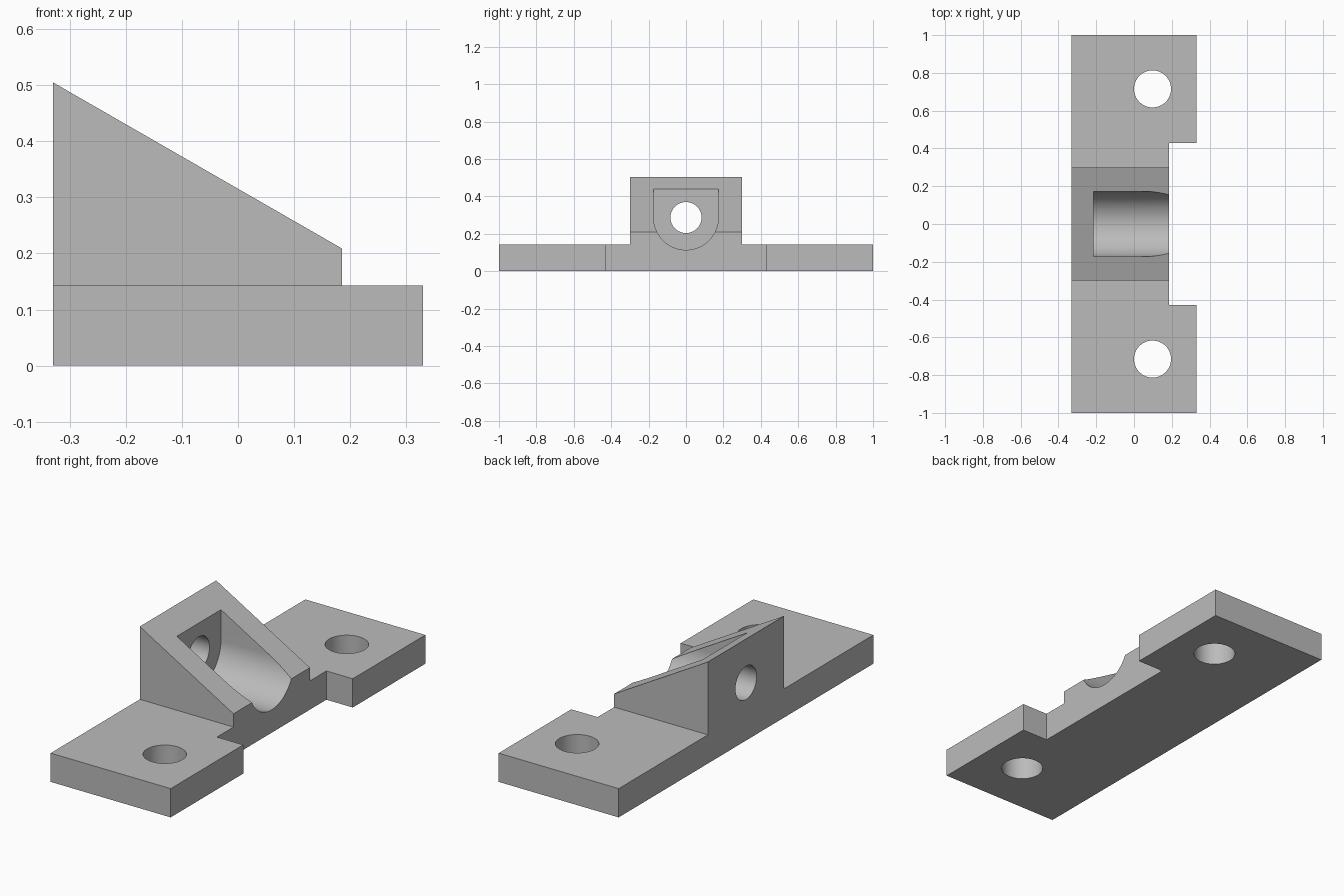
import bpy
import math
from mathutils import Vector

cube = bpy.data.objects.get("Cube")
if cube:
    bpy.data.objects.remove(cube, do_unlink=True)

# Single plain grey
grey = bpy.data.materials.new("plain_grey")
grey.use_nodes = True
grey.diffuse_color = (0.5, 0.5, 0.5, 1)
grey.node_tree.nodes["Principled BSDF"].inputs["Base Color"].default_value = (0.5, 0.5, 0.5, 1)

BACK, FRONT, STEP = -0.33, 0.33, 0.185
PLATE_TOP = 0.143
BORE_Z = 0.287


def prism(name, outline, place, start, end):
    """Extrude a 2D outline from start to end; place maps (u, v, depth) to xyz."""
    n = len(outline)
    verts = [Vector(place(u, v, d)) for d in (start, end) for u, v in outline]
    faces = [list(range(n))[::-1], list(range(n, 2 * n))]
    faces += [[i, (i + 1) % n, n + (i + 1) % n, n + i] for i in range(n)]
    mesh = bpy.data.meshes.new(name)
    mesh.from_pydata(verts, [], faces)
    mesh.materials.append(grey)
    obj = bpy.data.objects.new(name, mesh)
    bpy.context.collection.objects.link(obj)
    return obj


def arc(cx, cy, r, a0, a1, steps):
    angles = [a0 + (a1 - a0) * i / steps for i in range(steps + 1)]
    return [(cx + r * math.cos(a), cy + r * math.sin(a)) for a in angles]


def circle(cx, cy, r, steps=64):
    return arc(cx, cy, r, 0, math.tau, steps)[:-1]


def combine(target, tool, operation):
    mod = target.modifiers.new(operation.lower(), 'BOOLEAN')
    mod.object, mod.operation, mod.solver = tool, operation, 'EXACT'
    bpy.context.view_layer.objects.active = target
    bpy.ops.object.modifier_apply(modifier=mod.name)
    bpy.data.objects.remove(tool, do_unlink=True)


def along_z(u, v, d):
    return (u, v, d)


def along_x(u, v, d):
    return (d, u, v)


def along_y(u, v, d):
    return (v, d, u)


# Base plate with a notch in the +x edge
plate = [(BACK, -1), (FRONT, -1), (FRONT, -0.43), (STEP, -0.43),
         (STEP, 0.43), (FRONT, 0.43), (FRONT, 1), (BACK, 1)]
bracket = prism("mounting_bracket", plate, along_z, 0, PLATE_TOP)

# Sloped block in the middle (outline given as z, x)
wedge = [(0, BACK), (0, STEP), (0.209, STEP), (0.505, BACK)]
combine(bracket, prism("wedge_block", wedge, along_y, -0.3, 0.3), 'UNION')

# U-shaped trough opening through the slope
trough = arc(0, BORE_Z, 0.173, math.pi, math.tau, 48) + [(0.173, 0.7), (-0.173, 0.7)]
combine(bracket, prism("trough_cutter", trough, along_x, -0.215, 0.5), 'DIFFERENCE')

# Bore through the back wall
bore = circle(0, BORE_Z, 0.083)
combine(bracket, prism("bore_cutter", bore, along_x, -0.5, -0.1), 'DIFFERENCE')

# Screw holes in both ends of the plate
for side in (-1, 1):
    hole = circle(0.098, side * 0.715, 0.098)
    combine(bracket, prism("screw_hole_cutter", hole, along_z, -0.1, 0.3), 'DIFFERENCE')

# Smooth round walls, crisp corners
bpy.ops.object.select_all(action='DESELECT')
bracket.select_set(True)
bpy.context.view_layer.objects.active = bracket
bpy.ops.object.shade_smooth_by_angle(angle=math.radians(30))
